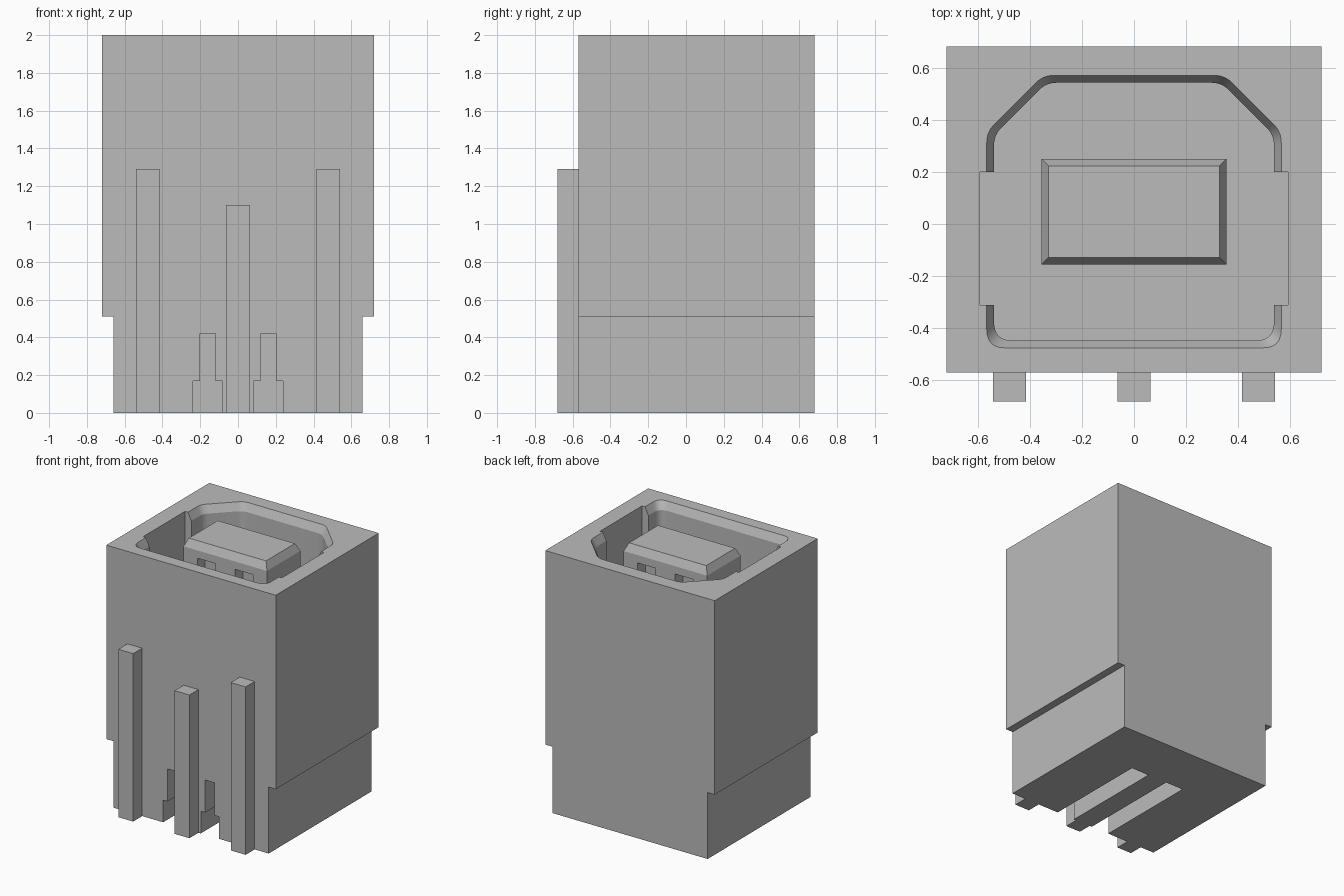
import bpy, bmesh
from mathutils import Vector

cube = bpy.data.objects.get("Cube")
if cube:
    bpy.data.objects.remove(cube, do_unlink=True)

grey = bpy.data.materials.new("grey plastic")
grey.use_nodes = True
grey.diffuse_color = (0.5, 0.5, 0.5, 1)
grey.node_tree.nodes["Principled BSDF"].inputs["Base Color"].default_value = (0.5, 0.5, 0.5, 1)


def loft(name, loops):
    """Closed solid through matching loops of points."""
    bm = bmesh.new()
    rings = [[bm.verts.new(p) for p in loop] for loop in loops]
    n = len(rings[0])
    for low, high in zip(rings, rings[1:]):
        for i in range(n):
            j = (i + 1) % n
            bm.faces.new((low[i], low[j], high[j], high[i]))
    bm.faces.new(rings[0][::-1])
    bm.faces.new(rings[-1])
    bmesh.ops.recalc_face_normals(bm, faces=bm.faces)
    mesh = bpy.data.meshes.new(name)
    bm.to_mesh(mesh)
    bm.free()
    mesh.materials.append(grey)
    ob = bpy.data.objects.new(name, mesh)
    bpy.context.collection.objects.link(ob)
    return ob


def rect(x, y, z):
    return [(x[0], y[0], z), (x[1], y[0], z), (x[1], y[1], z), (x[0], y[1], z)]


def box(name, x, y, z):
    return loft(name, [rect(x, y, z[0]), rect(x, y, z[1])])


def cut(target, cutter):
    cutter.hide_render = True
    mod = target.modifiers.new("cut", 'BOOLEAN')
    mod.operation = 'DIFFERENCE'
    mod.solver = 'EXACT'
    mod.object = cutter
    bpy.context.view_layer.objects.active = target
    bpy.ops.object.modifier_apply(modifier=mod.name)
    bpy.data.objects.remove(cutter, do_unlink=True)


def opening(inset, z):
    """Rounded six-sided socket outline."""
    w, low, top = 0.565 - inset, -0.475 + inset, 0.57 - inset
    diag = 0.918 - 1.414 * inset
    half = [(w, low), (w, diag - w), (diag - top, top)]
    pts = [Vector(p) for p in half + [(-x, y) for x, y in reversed(half)]]
    out = []
    for i, p in enumerate(pts):
        a = (pts[i - 1] - p).normalized()
        b = (pts[(i + 1) % len(pts)] - p).normalized()
        t = 0.07 if p.y < 0 else 0.04
        for k in range(7):
            s = k / 6
            q = p + a * t * (1 - s) ** 2 + b * t * s ** 2
            out.append((q.x, q.y, z))
    return out


# Stepped housing
FRONT, BACK, FLOOR = -0.57, 0.68, 0.9
side = [(0.66, 0), (0.66, 0.51), (0.72, 0.51), (0.72, 2)]
profile = side + [(-x, z) for x, z in reversed(side)]
housing = loft("housing", [[(x, y, z) for x, z in profile] for y in (FRONT, BACK)])

# Socket with chamfered mouth and wider side pockets
cut(housing, loft("socket_cutter", [opening(0.028, FLOOR), opening(0.028, 1.94),
                                    opening(0, 2), opening(0, 2.1)]))
cut(housing, box("pocket_cutter", (-0.59, 0.59), (-0.31, 0.2), (FLOOR, 2.1)))

# Stepped contact channels open to the front and the underside
for s in (-1, 1):
    c = s * 0.16
    cut(housing, box("channel_cutter", (c - 0.077, c + 0.077), (-0.7, 0.26), (-0.1, 0.17)))
    cut(housing, box("slot_cutter", (c - 0.04, c + 0.04), (-0.7, 0.26), (0.1, 0.42)))

# Tongue with a bevelled tip and contact recesses on both faces
tx, ty, b = 0.355, (-0.155, 0.25), 0.027
tongue = loft("tongue", [rect((-tx, tx), ty, FLOOR - 0.05), rect((-tx, tx), ty, 1.93),
                         rect((b - tx, tx - b), (ty[0] + b, ty[1] - b), 1.99)])
for s in (-1, 1):
    c = s * 0.16
    for y in ((-0.3, -0.06), (0.155, 0.4)):
        cut(tongue, box("recess_cutter", (c - 0.077, c + 0.077), y, (FLOOR, 1.87)))

# Ribs on the front
for name, x, top in (("right_rib", -0.478, 1.29), ("middle_rib", 0, 1.1), ("left_rib", 0.478, 1.29)):
    box(name, (x - 0.063, x + 0.063), (-0.68, FRONT), (0, top))

# Smooth the rounded socket corners only
bpy.ops.object.select_all(action='DESELECT')
housing.select_set(True)
bpy.context.view_layer.objects.active = housing
bpy.ops.object.shade_smooth_by_angle(angle=0.4)
